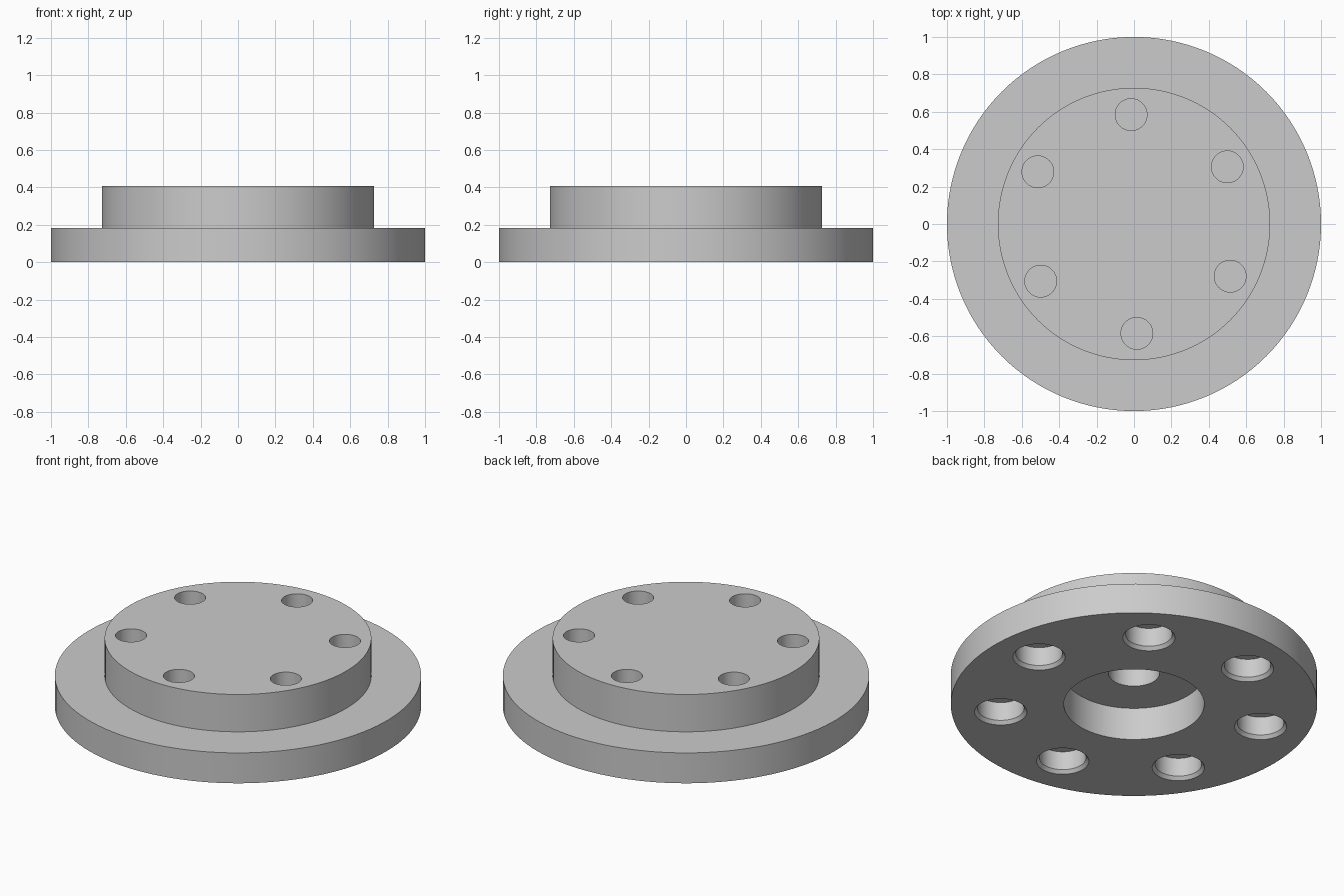
import bpy, bmesh
from math import pi, cos, sin, radians

cube = bpy.data.objects.get("Cube")
if cube:
    bpy.data.objects.remove(cube, do_unlink=True)

grey = bpy.data.materials.new("plain_grey")
grey.use_nodes = True
colour = (0.6, 0.6, 0.6, 1)
grey.diffuse_color = colour
grey.node_tree.nodes["Principled BSDF"].inputs["Base Color"].default_value = colour


def lathe(name, profile, steps, centre=(0, 0)):
    """Closed solid turned from (radius, z) points that start and end on the axis."""
    bm = bmesh.new()
    verts = [bm.verts.new((r, 0, z)) for r, z in profile]
    edges = [bm.edges.new(pair) for pair in zip(verts, verts[1:])]
    bmesh.ops.spin(bm, geom=verts + edges, cent=(0, 0, 0), axis=(0, 0, 1),
                   angle=2 * pi, steps=steps, use_merge=True)
    bmesh.ops.remove_doubles(bm, verts=bm.verts, dist=0.0001)
    bmesh.ops.recalc_face_normals(bm, faces=bm.faces)
    bmesh.ops.translate(bm, verts=bm.verts, vec=(*centre, 0))
    mesh = bpy.data.meshes.new(name)
    bm.to_mesh(mesh)
    bm.free()
    mesh.materials.append(grey)
    obj = bpy.data.objects.new(name, mesh)
    bpy.context.collection.objects.link(obj)
    return obj


def ring(count, radius, start):
    """Evenly spaced points on a circle, from a start angle in degrees."""
    angles = [radians(start) + 2 * pi * i / count for i in range(count)]
    return [(radius * cos(a), radius * sin(a)) for a in angles]


FLANGE, TOP = 0.183, 0.408

# Flange and hub, with the stepped recess underneath
body = lathe("flanged_hub", [
    (0, 0.34), (0.14, 0.34), (0.14, 0.196), (0.383, 0.196), (0.383, 0),
    (1, 0), (1, FLANGE), (0.728, FLANGE), (0.728, TOP), (0, TOP)], 128)

# Blind holes in the hub top
cutters = [lathe("top_hole_cutter",
                 [(0, 0.21), (0.085, 0.21), (0.085, TOP + 0.1), (0, TOP + 0.1)], 48, p)
           for p in ring(6, 0.585, 31.5)]

# Chamfered blind holes in the flange underside
cutters += [lathe("bottom_hole_cutter",
                  [(0, -0.05), (0.143, -0.05), (0.143, 0), (0.127, 0.02),
                   (0.127, 0.132), (0, 0.132)], 48, p)
            for p in ring(7, 0.732, 56.4)]

bpy.ops.object.select_all(action="DESELECT")
bpy.context.view_layer.objects.active = body
body.select_set(True)
for cutter in cutters:
    mod = body.modifiers.new("hole", "BOOLEAN")
    mod.operation = "DIFFERENCE"
    mod.solver = "EXACT"
    mod.object = cutter
    bpy.ops.object.modifier_apply(modifier=mod.name)
    bpy.data.objects.remove(cutter, do_unlink=True)

bpy.ops.object.shade_smooth_by_angle(angle=radians(30))
